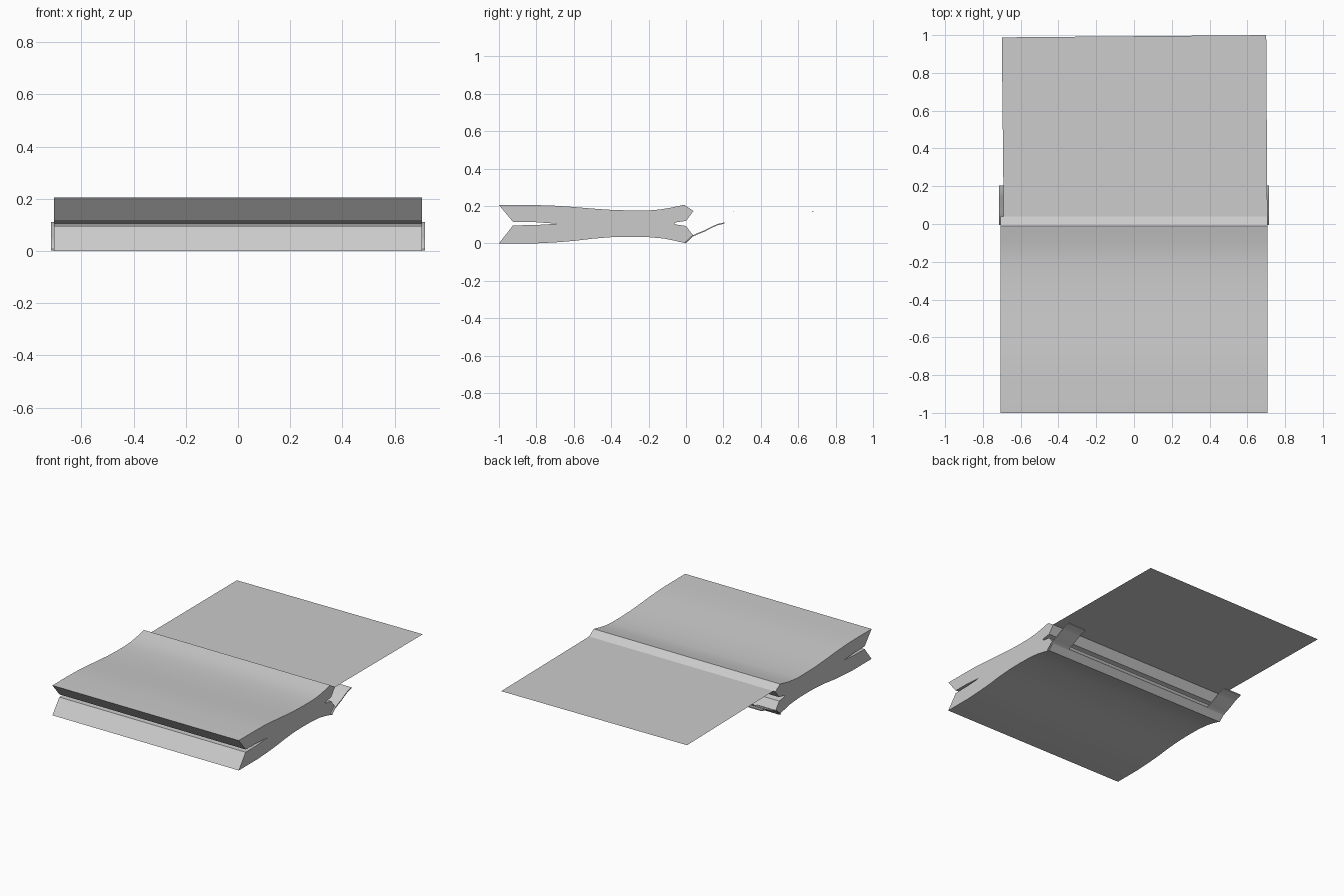
import bpy, bmesh

if "Cube" in bpy.data.objects:
    bpy.data.objects.remove(bpy.data.objects["Cube"])

grey = bpy.data.materials.new("light grey")
grey.diffuse_color = (0.6, 0.6, 0.6, 1)
grey.use_nodes = True
grey.node_tree.nodes["Principled BSDF"].inputs["Base Color"].default_value = grey.diffuse_color


def finish(name, bm):
    bmesh.ops.recalc_face_normals(bm, faces=bm.faces)
    mesh = bpy.data.meshes.new(name)
    bm.to_mesh(mesh)
    bm.free()
    mesh.materials.append(grey)
    ob = bpy.data.objects.new(name, mesh)
    bpy.context.collection.objects.link(ob)
    bpy.context.view_layer.objects.active = ob
    ob.select_set(True)
    bpy.ops.object.shade_smooth_by_angle(angle=0.4)
    ob.select_set(False)
    return ob


def extrude_profile(name, profile, x0, x1):
    """Extrude a closed (y, z) profile along x."""
    bm = bmesh.new()
    face = bm.faces.new([bm.verts.new((x0, y, z)) for y, z in profile])
    out = bmesh.ops.extrude_face_region(bm, geom=[face])
    verts = [g for g in out["geom"] if isinstance(g, bmesh.types.BMVert)]
    bmesh.ops.translate(bm, verts=verts, vec=(x1 - x0, 0, 0))
    return finish(name, bm)


# Folded pouch body: waisted in the middle, gusset notches front and back
top = [(-1, .205), (-.85, .205), (-.73, .203), (-.62, .196), (-.5, .186),
       (-.4, .179), (-.3, .176), (-.2, .176), (-.14, .181), (-.08, .191), (-.01, .206)]
back = [(.04, .173), (0, .12), (-.05, .113), (-.065, .106), (-.05, .1), (0, .093), (.04, .04)]
bottom = [(0, 0), (-.06, .014), (-.12, .026), (-.2, .033), (-.3, .035), (-.4, .033),
          (-.5, .025), (-.6, .013), (-.7, .005), (-.8, 0), (-1, 0)]
front = [(-.925, .096), (-.8, .098), (-.69, .105), (-.8, .113), (-.925, .115)]
extrude_profile("body", top + back + bottom + front, -.706, .706)

# Thin flat flap reaching out from the upper back edge
bm = bmesh.new()
bm.faces.new([bm.verts.new(c) for c in
              [(-.69, .04, .173), (.706, .04, .173), (.7, 1, .167), (-.7, .988, .167)]])
flap = finish("flap", bm)

# Curved adhesive tabs at both lower back corners
line = [(-.005, .001), (.03, .033), (.06, .047), (.1, .063), (.14, .084), (.17, .097), (.205, .105)]
strip = line + [(y, z + .007) for y, z in reversed(line)]
for side, x0 in (("left", -.716), ("right", .576)):
    extrude_profile(side + "_tab", strip, x0, x0 + .14)
